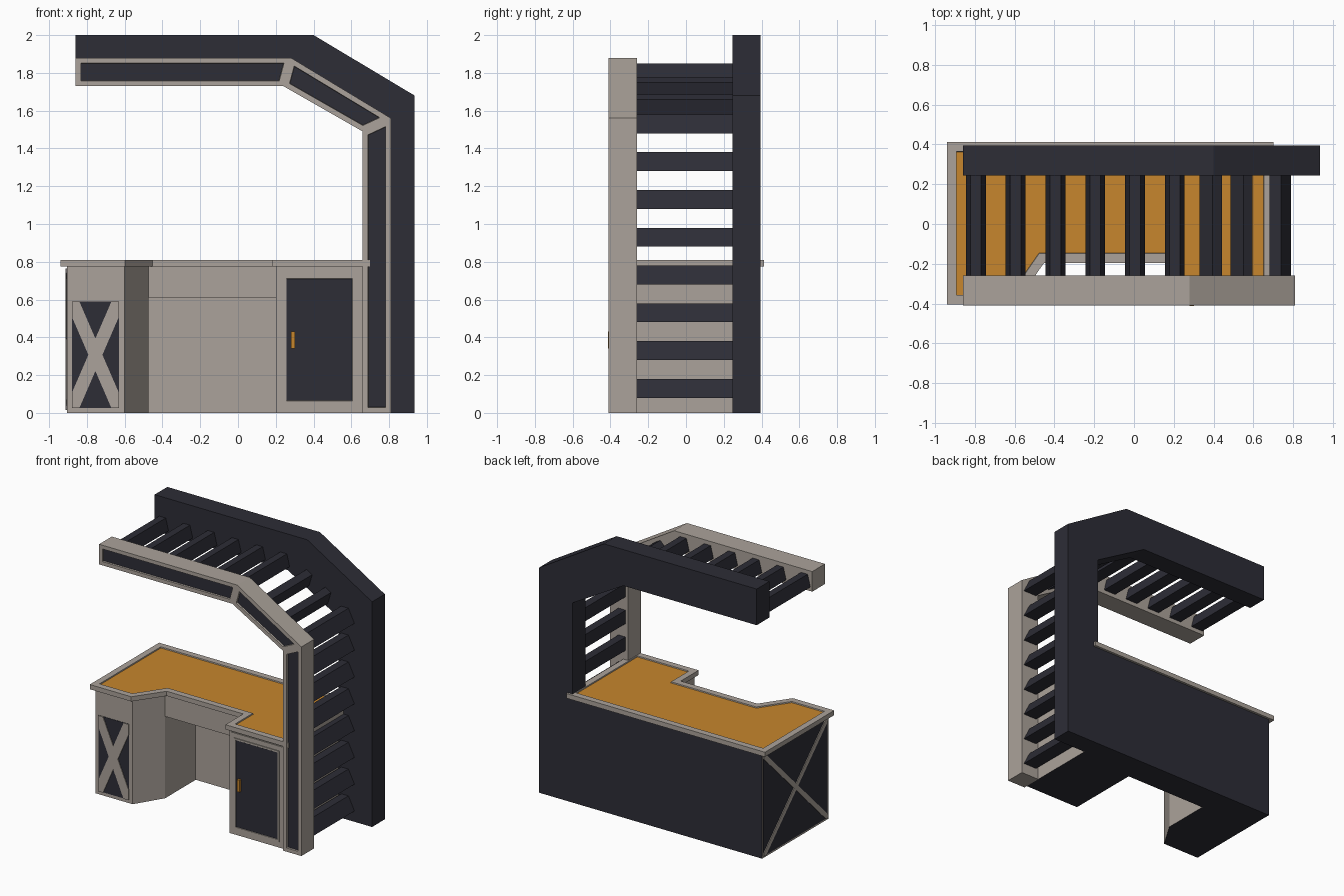
import bpy, bmesh, math
from mathutils import Vector

if "Cube" in bpy.data.objects:
    bpy.data.objects.remove(bpy.data.objects["Cube"])

def mat(name, c):
    m = bpy.data.materials.new(name)
    m.diffuse_color = (*c, 1)
    m.use_nodes = True
    m.node_tree.nodes["Principled BSDF"].inputs["Base Color"].default_value = m.diffuse_color
    return m

BEIGE = mat("beige_paint", (0.41, 0.365, 0.325))
DARK = mat("dark_slate", (0.026, 0.026, 0.037))
ORANGE = mat("orange_top", (0.57, 0.24, 0.026))

def prism(name, pts, axis, lo, hi, m, rules=(), inset=None):
    """Extrude a profile along an axis. rules: (normal, material) recolours faces,
    inset: (normal, border, depth, material) sinks a coloured panel."""
    place = {'x': lambda a, b, t: (t, a, b), 'y': lambda a, b, t: (a, t, b),
             'z': lambda a, b, t: (a, b, t)}[axis]
    bm = bmesh.new()
    f = bm.faces.new([bm.verts.new(place(a, b, lo)) for a, b in pts])
    up = bmesh.ops.extrude_face_region(bm, geom=[f])
    d = Vector(place(0, 0, hi - lo))
    bmesh.ops.translate(bm, vec=d, verts=[v for v in up['geom'] if isinstance(v, bmesh.types.BMVert)])
    bmesh.ops.recalc_face_normals(bm, faces=bm.faces[:])
    bm.normal_update()
    mats = [m]
    for n, rm in rules:
        if rm not in mats:
            mats.append(rm)
        for q in bm.faces:
            if q.normal.dot(Vector(n)) > 0.95:
                q.material_index = mats.index(rm)
    if inset:
        n, border, depth, im = inset
        mats.append(im)
        face = max(bm.faces, key=lambda q: q.normal.dot(Vector(n)))
        bmesh.ops.inset_region(bm, faces=[face], thickness=border, use_even_offset=True, use_boundary=True)
        bmesh.ops.inset_region(bm, faces=[face], thickness=0.002, depth=-depth,
                               use_even_offset=True, use_boundary=True)
        face.material_index = len(mats) - 1
    me = bpy.data.meshes.new(name)
    bm.to_mesh(me)
    bm.free()
    for k in mats:
        me.materials.append(k)
    ob = bpy.data.objects.new(name, me)
    bpy.context.collection.objects.link(ob)
    return ob

def rect(a0, a1, b0, b1):
    return [(a0, b0), (a1, b0), (a1, b1), (a0, b1)]

def cross(name, a0, a1, b0, b1, wa, wb, axis, lo, hi):
    """Two diagonal bars clipped to a rectangle."""
    bar = [(a0, b0), (a0 + wa, b0), (a1, b1 - wb), (a1, b1), (a1 - wa, b1), (a0, b0 + wb)]
    prism(name + "_rising", bar, axis, lo, hi, BEIGE)
    prism(name + "_falling", [(a0 + a1 - a, b) for a, b in bar], axis, lo, hi, BEIGE)

# shared inner line of both arches, with their outer lines
inner = [(-0.86, 1.73), (0.24, 1.73), (0.66, 1.49), (0.66, 0)]
front_outer = [(-0.86, 1.88), (0.28, 1.88), (0.81, 1.56), (0.81, 0)]
back_outer = [(-0.86, 2.0), (0.40, 2.0), (0.935, 1.68), (0.935, 0)]

# dark rear arch
prism("rear_arch", inner + back_outer[::-1], 'y', 0.245, 0.395, DARK)

# beige front arch in three mitred pieces, each with a sunken dark panel
for i, part in enumerate(("beam", "brace", "post")):
    quad = [inner[i], inner[i + 1], front_outer[i + 1], front_outer[i]]
    prism("front_arch_" + part, quad, 'y', -0.41, -0.26, BEIGE,
          inset=((0, -1, 0), 0.028, 0.012, DARK))

# roof slats: tapered bars along the beam and the sloped brace
def roof_slat(name, cx, cz, ang):
    prof = [(-0.05, -0.045), (0.05, -0.045), (0.027, 0.045), (-0.027, 0.045)]
    c, s = math.cos(ang), math.sin(ang)
    prism(name, [(cx + a * c - b * s, cz + a * s + b * c) for a, b in prof], 'y', -0.262, 0.247, DARK)

for i in range(6):
    roof_slat(f"roof_slat_{i + 1}", -0.795 + 0.2 * i, 1.805, 0)
for i, x in enumerate((0.395, 0.55)):
    roof_slat(f"brace_slat_{i + 1}", x, 1.805 - (x - 0.26) * 0.59, -math.radians(30.5))

# side slats up the post, sloping outwards at the bottom
for i in range(8):
    z = 0.08 + 0.2 * i
    prism(f"side_slat_{i + 1}", [(0.68, z), (0.79, z), (0.74, z + 0.1), (0.68, z + 0.1)],
          'y', -0.262, 0.247, DARK)

# desk body, dark at the back and underneath
body = [(-0.905, 0.395), (-0.905, -0.385), (-0.60, -0.385), (-0.475, -0.18), (-0.475, 0.18),
        (0.20, 0.18), (0.20, -0.385), (0.66, -0.385), (0.66, 0.395)]
prism("desk_body", body, 'z', 0, 0.775, BEIGE, rules=[((0, 1, 0), DARK), ((0, 0, -1), DARK)])
prism("desk_apron", rect(-0.475, 0.20, -0.18, 0.18), 'z', 0.61, 0.775, BEIGE)

# worktop with a sunken orange surface
top = [(-0.94, 0.412), (-0.94, -0.405), (-0.598, -0.405), (-0.452, -0.195), (0.18, -0.195),
       (0.18, -0.405), (0.70, -0.405), (0.70, 0.412)]
prism("worktop", top, 'z', 0.775, 0.81, BEIGE, inset=((0, 0, 1), 0.047, 0.008, ORANGE))

# crossed panel on the left pedestal front
prism("front_panel", rect(-0.88, -0.63, 0.025, 0.59), 'y', -0.388, -0.38, DARK)
cross("front_cross", -0.88, -0.63, 0.025, 0.59, 0.04, 0.08, 'y', -0.393, -0.386)

# crossed panel on the left end
prism("end_panel", rect(-0.372, 0.385, 0.015, 0.765), 'x', -0.909, -0.9, DARK)
cross("end_cross", -0.372, 0.385, 0.015, 0.765, 0.025, 0.025, 'x', -0.914, -0.906)

# cabinet door with surround and handle
prism("door_surround", rect(0.213, 0.648, 0.02, 0.76), 'y', -0.391, -0.38, BEIGE)
prism("door_frame", rect(0.243, 0.618, 0.05, 0.725), 'y', -0.397, -0.385, BEIGE,
      inset=((0, -1, 0), 0.013, 0.003, DARK))
prism("door_handle", rect(0.28, 0.302, 0.34, 0.43), 'y', -0.412, -0.39, ORANGE)
